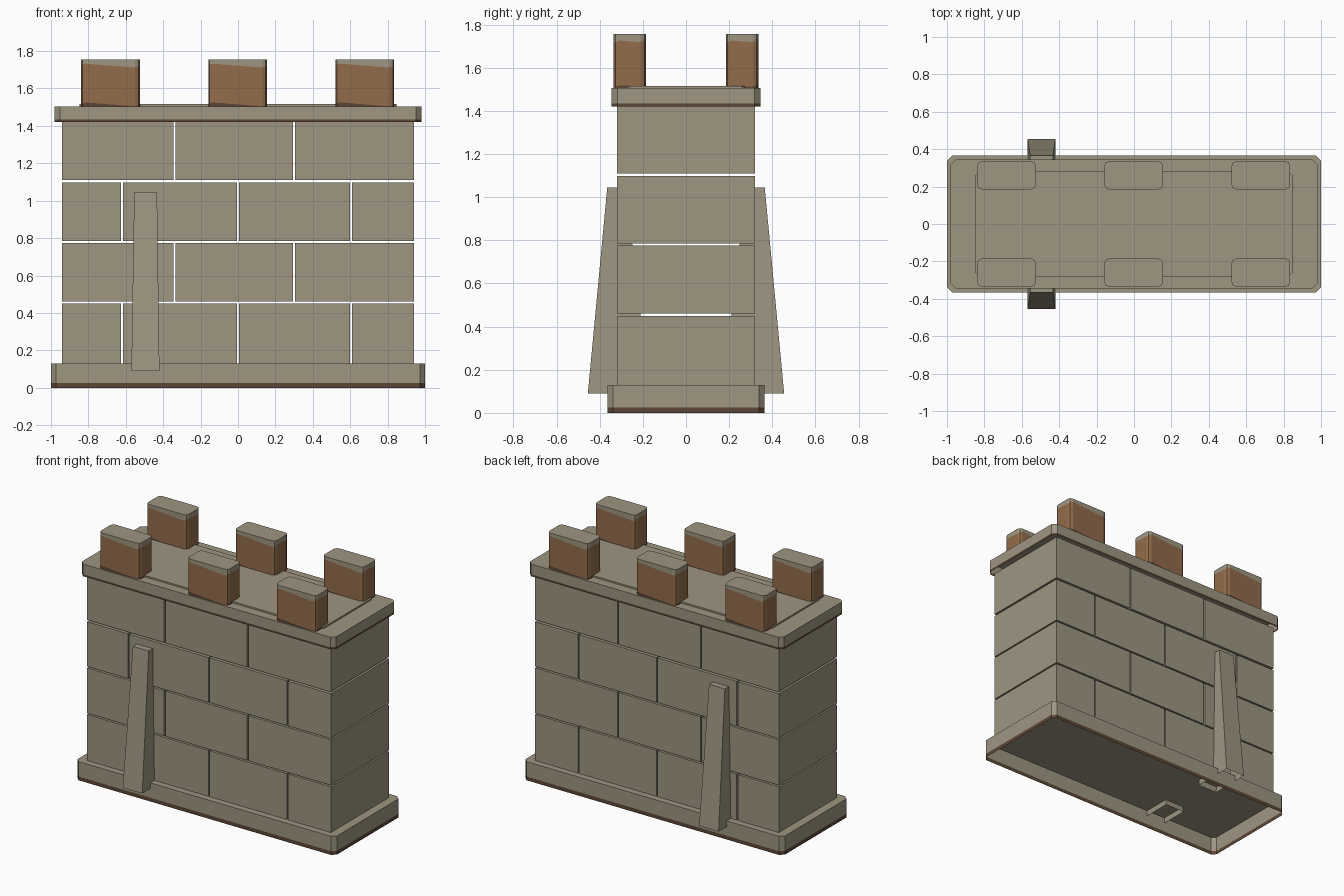
import bpy, bmesh
from mathutils import Vector, Matrix

cube = bpy.data.objects.get("Cube")
if cube:
    bpy.data.objects.remove(cube, do_unlink=True)


def material(name, rgb):
    m = bpy.data.materials.new(name)
    m.use_nodes = True
    m.diffuse_color = (*rgb, 1)
    m.node_tree.nodes["Principled BSDF"].inputs["Base Color"].default_value = (*rgb, 1)
    return m


STONE = material("beige stone", (0.345, 0.303, 0.222))
BROWN = material("warm brown", (0.287, 0.150, 0.069))
DARK = material("dark brown", (0.109, 0.061, 0.036))
UP = Vector((0, 0, 1))


def box(x0, x1, y0, y1, z0, z1, chamfer=0, segments=1, open_bottom=False):
    """Box mesh with optional chamfered upright edges and open underside."""
    bm = bmesh.new()
    centre = Vector(((x0 + x1) / 2, (y0 + y1) / 2, (z0 + z1) / 2))
    size = Matrix.Diagonal((x1 - x0, y1 - y0, z1 - z0, 1))
    bmesh.ops.create_cube(bm, size=1, matrix=Matrix.Translation(centre) @ size)
    if chamfer:
        upright = [e for e in bm.edges
                   if abs((e.verts[0].co - e.verts[1].co).normalized().z) > 0.9]
        bmesh.ops.bevel(bm, geom=upright, offset=chamfer, segments=segments,
                        profile=0.5, affect='EDGES')
    bm.normal_update()
    if open_bottom:
        under = [f for f in bm.faces if f.normal.z < -0.9]
        bmesh.ops.delete(bm, geom=under, context='FACES')
    return bm


def finish(bm, name, mats):
    mesh = bpy.data.meshes.new(name)
    bm.to_mesh(mesh)
    bm.free()
    for m in mats:
        mesh.materials.append(m)
    obj = bpy.data.objects.new(name, mesh)
    bpy.context.collection.objects.link(obj)
    return obj


def ledge(name, hx, hy, z0, z1, band):
    """Chamfered hollow slab with a dark band around its lower edge."""
    bm = box(-hx, hx, -hy, hy, z0, z1, 0.027, 1, True)
    bmesh.ops.bisect_plane(bm, geom=bm.faces[:] + bm.edges[:] + bm.verts[:],
                           plane_co=(0, 0, z0 + band), plane_no=UP)
    for f in bm.faces:
        f.material_index = int(f.calc_center_median().z < z0 + band)
    finish(bm, name, [STONE, DARK])


# Base, top ledge and walkway
ledge("base", 1.0, 0.365, 0, 0.13, 0.026)
ledge("top_ledge", 0.98, 0.345, 1.42, 1.505, 0.014)
finish(box(-0.847, 0.847, -0.28, 0.28, 1.5, 1.516, 0.02), "walkway", [STONE])

# Four staggered courses of full-depth blocks
GAP = 0.005
rows = [(0.13, 0.45), (0.46, 0.775), (0.785, 1.097), (1.11, 1.42)]
for r, (z0, z1) in enumerate(rows):
    joints = [-0.34, 0.30] if r % 2 else [-0.62, 0, 0.605]
    edges = [-0.94 - GAP] + joints + [0.94 + GAP]
    for i, (a, b) in enumerate(zip(edges, edges[1:])):
        finish(box(a + GAP, b - GAP, -0.32, 0.32, z0, z1),
               f"stone_block_{r + 1}_{i + 1}", [STONE])

# Tapered buttresses on front and back
for side, name in ((-1, "front_buttress"), (1, "back_buttress")):
    bm = box(-0.57, -0.42, -0.5, 0.5, 0.09, 1.045, open_bottom=True)
    for v in bm.verts:
        top = v.co.z > 0.5
        outer = v.co.y * side > 0
        if top:
            v.co.x = -0.555 if v.co.x < -0.5 else -0.433
        v.co.y = side * ((0.365 if top else 0.455) if outer
                         else (0.28 if top else 0.168))
    finish(bm, name, [STONE])


def merlon(name, cx, cy):
    """Battlement with slanted colour bands on each upright face."""
    bm = box(cx - 0.157, cx + 0.157, cy - 0.075, cy + 0.075, 1.5, 1.755, 0.025, 2)
    slope, low, high = 0.08, 1.515, 1.722
    normals = [f.normal.copy() for f in bm.faces if abs(f.normal.z) < 0.1]
    for n in normals:
        tilt = UP + slope * UP.cross(n)
        for h in (low, high):
            faces = [f for f in bm.faces if f.normal.dot(n) > 0.99]
            parts = set(faces)
            for f in faces:
                parts.update(f.edges, f.verts)
            bmesh.ops.bisect_plane(bm, geom=list(parts),
                                   plane_co=(cx, cy, h), plane_no=tilt)
            bm.normal_update()
    for f in bm.faces:
        if abs(f.normal.z) < 0.1:
            c = f.calc_center_median() - Vector((cx, cy, 0))
            level = c.dot(UP + slope * UP.cross(f.normal))
            f.material_index = 2 if level < low else 1 if level < high else 0
    finish(bm, name, [STONE, BROWN, DARK])


# Six battlements
for row, cy in (("front", -0.26), ("back", 0.26)):
    for place, cx in (("right", -0.682), ("middle", -0.002), ("left", 0.678)):
        merlon(f"{row}_{place}_battlement", cx, cy)
